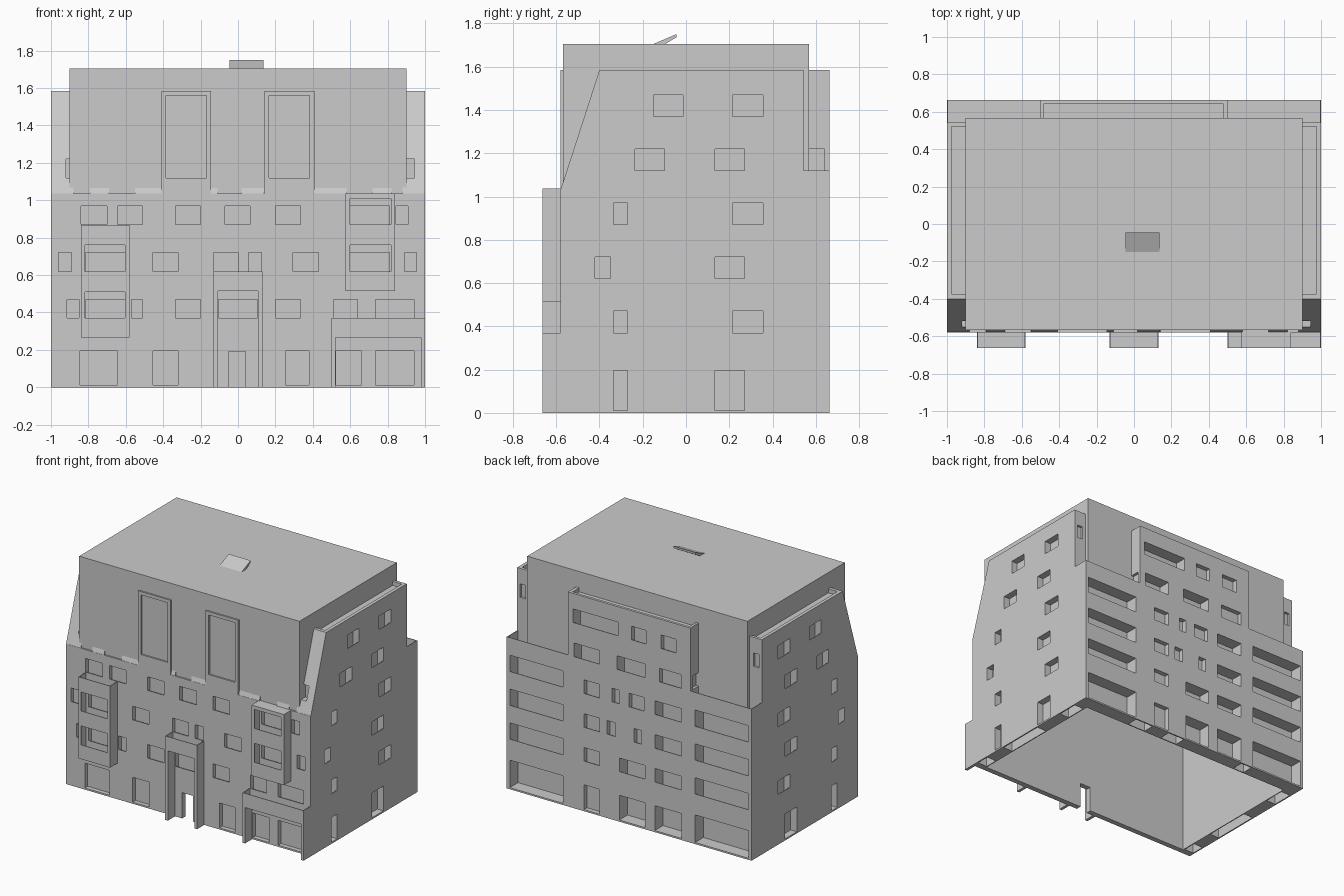
import bpy
import bmesh

old = bpy.data.objects.get("Cube")
if old:
    bpy.data.objects.remove(old, do_unlink=True)

# One plain plaster colour
plaster = bpy.data.materials.new("light_grey_plaster")
plaster.use_nodes = True
GREY = (0.6, 0.6, 0.6, 1)
plaster.diffuse_color = GREY
plaster.node_tree.nodes["Principled BSDF"].inputs["Base Color"].default_value = GREY


def finish(bm, name):
    bmesh.ops.recalc_face_normals(bm, faces=bm.faces)
    mesh = bpy.data.meshes.new(name)
    bm.to_mesh(mesh)
    bm.free()
    mesh.materials.append(plaster)
    obj = bpy.data.objects.new(name, mesh)
    bpy.context.collection.objects.link(obj)
    return obj


def add_box(bm, box):
    x0, x1, y0, y1, z0, z1 = box
    cube = bmesh.ops.create_cube(bm, size=1)["verts"]
    bmesh.ops.scale(bm, vec=(x1 - x0, y1 - y0, z1 - z0), verts=cube)
    bmesh.ops.translate(bm, vec=((x0 + x1) / 2, (y0 + y1) / 2, (z0 + z1) / 2), verts=cube)


def boxes(name, *parts):
    bm = bmesh.new()
    for part in parts:
        add_box(bm, part)
    return finish(bm, name)


def prism(name, profile, x0, x1):
    """Extrude a (y, z) profile along x."""
    bm = bmesh.new()
    face = bm.faces.new([bm.verts.new((x0, y, z)) for y, z in profile])
    new = bmesh.ops.extrude_face_region(bm, geom=[face])["geom"]
    verts = [g for g in new if isinstance(g, bmesh.types.BMVert)]
    bmesh.ops.translate(bm, vec=(x1 - x0, 0, 0), verts=verts)
    return finish(bm, name)


def cut(obj, *groups):
    """Subtract each group of boxes in turn and bake the result."""
    cutters = []
    for group in groups:
        cutter = boxes("cutter", *group)
        cutter.hide_render = True
        mod = obj.modifiers.new("cut", "BOOLEAN")
        mod.operation = "DIFFERENCE"
        mod.solver = "EXACT"
        mod.object = cutter
        cutters.append(cutter)
    bpy.context.view_layer.update()
    graph = bpy.context.evaluated_depsgraph_get()
    mesh = bpy.data.meshes.new_from_object(obj.evaluated_get(graph))
    obj.modifiers.clear()
    obj.data = mesh
    mesh.materials.clear()
    mesh.materials.append(plaster)
    for poly in mesh.polygons:
        poly.material_index = 0
    for cutter in cutters:
        bpy.data.objects.remove(cutter, do_unlink=True)


def flip(box):
    return (-box[1], -box[0], *box[2:])


FRONT, BACK, OUT, STOREY, SKIN, DROP = -0.58, 0.664, -0.664, 0.25, 0.005, 0.085


def heights(level):
    """Bottom and top of the windows on a storey."""
    return (0.012, 0.195) if level == 0 else (STOREY * level + 0.12, STOREY * level + 0.22)


def recesses(rows, depth, axis, plane, taller=0.0):
    """Hollows behind a thin parapet skin, and the slots that open them."""
    voids, slots = [], []
    sign = 1 if plane > 0 else -1
    for level, row in rows.items():
        low, top = heights(level)
        for a, b in row:
            def slab(outer, inner, bottom):
                span = sorted((plane + sign * outer, plane - sign * inner))
                sides = (*span, a, b) if axis == "x" else (a, b, *span)
                return (*sides, bottom, top + taller)
            if level:
                voids.append(slab(-SKIN, depth, low - DROP))
                slots.append(slab(0.05, SKIN * 2, low))
            else:
                slots.append(slab(0.05, depth, low))
    return voids, slots


def merge(*pairs):
    return [sum(lists, []) for lists in zip(*pairs)]


def side_recesses(rows):
    return merge(recesses(rows, 0.05, "x", 1), recesses(rows, 0.05, "x", -1))


# Window layouts per storey
wide, slim, middle = (0.215, 0.355), (-0.335, -0.27), (0.135, 0.27)
side_low = {0: [slim, middle], 1: [slim, wide], 2: [(-0.42, -0.35), middle], 3: [slim, wide]}
side_high = {4: [(-0.235, -0.1), middle], 5: [(-0.15, -0.015), wide]}
pair, bay_left, bay_right = [(-0.335, -0.2), (0.2, 0.335)], (0.6, 0.81), (-0.815, -0.6)
front_rows = {
    0: [(-0.845, -0.645), (-0.455, -0.32), (0.255, 0.38), (0.525, 0.66), (0.735, 0.94)],
    1: pair + [(-0.915, -0.85), bay_right, (-0.57, -0.51), (-0.105, 0.105), (0.51, 0.64), (0.735, 0.94)],
    2: [(-0.96, -0.89), bay_right, (-0.455, -0.32), (-0.13, 0), (0.055, 0.125), (0.295, 0.43),
        bay_left, (0.89, 0.955)],
    3: pair + [(-0.84, -0.7), (-0.645, -0.51), (-0.07, 0.065), bay_left, (0.845, 0.91)],
}
left_win, loggia, centre = (0.24, 0.37), (-0.43, -0.21), (-0.13, 0.08)
back_rows = {
    0: [left_win],
    1: [left_win],
    2: [left_win, (0.11, 0.18), (-0.1, -0.04)],
    3: [left_win, (0.08, 0.14), (-0.12, 0)],
}
back_loggias = {0: [loggia, centre], 1: [loggia, centre], 2: [loggia], 3: [loggia]}
corners = {level: [(0.54, 0.975), (-0.975, -0.54)] for level in range(4)}
bay_rows = {4: [(-0.43, -0.25)], 5: [(-0.14, -0.02), (-0.385, -0.26)]}
bay_loggias = {4: [(0.24, 0.45), (-0.13, 0.1)], 5: [(0.09, 0.46)]}

# Lower storeys: an inner room and wall gaps, all open below
body = boxes("lower_storeys", (-1, 1, FRONT, BACK, 0, 1.035))
room = [(-0.905, 0.905, -0.54, 0.56, -0.1, 1)]
gaps = [(a, b, 0.568, 0.654, -0.1, 0.26) for a, b in ((0.09, 0.23), (0.38, 0.53), (-0.53, -0.44))]
for a, b in ((-0.53, -0.43), (-0.25, 0.12), (0.37, 0.53)):
    gap = (0.912, 0.99, a, b, -0.1, 1)
    gaps += [gap, flip(gap)]
door = ([], [(-0.05, 0.04, -0.7, -0.5, -0.05, 0.19)])
cut(body, room, gaps, *merge(
    recesses(front_rows, 0.033, "y", FRONT), door, side_recesses(side_low),
    recesses(back_rows, 0.035, "y", BACK), recesses(back_loggias, 0.096, "y", BACK),
    recesses(corners, 0.096, "y", BACK, 0.02)))

# Set-back top storeys
boxes("upper_storeys", (-0.9, 0.9, -0.568, 0.568, 1.03, 1.705))

# Sloped side blocks with a shallow rim on top
gable = [(FRONT, 1.03), (-0.4, 1.585), (0.542, 1.585), (0.542, 1.03)]
for label, sign, notch in (("left", 1, 0.945), ("right", -1, 0.92)):
    block = prism(label + "_side_block", gable, sign * 0.88, sign)
    extra = [(0.89, 0.975, -0.375, 0.52, 1.555, 1.7), (0.9, notch, -0.7, -0.5, *heights(4)),
             (0.93, 0.975, 0.525, 0.6, *heights(5))]
    # Thin terrace parapet at the back corner
    walls = [(0.5, 1, BACK - SKIN, BACK, 1.035, 1.12), (1 - SKIN, 1, 0.542, BACK - SKIN, 1.035, 1.12)]
    if sign < 0:
        extra, walls = [flip(b) for b in extra], [flip(b) for b in walls]
    voids, slots = side_recesses(side_high)
    cut(block, voids, slots + extra)
    boxes(label + "_terrace_parapet", *walls)

# Rear bay rising past the terraces
bay = boxes("rear_bay", (-0.5, 0.5, 0.55, BACK, 1.03, 1.585))
cheek = (0.48, 0.55, 0.568, 0.64, *heights(4))
rim = ([], [(-0.48, 0.475, 0.56, 0.645, 1.555, 1.7), cheek, flip(cheek)])
cut(bay, *merge(rim, recesses(bay_rows, 0.035, "y", BACK), recesses(bay_loggias, 0.09, "y", BACK)))

# Tall framed dormer panels
for label, x in (("left", 0.275), ("right", -0.277)):
    dormer = boxes(label + "_dormer", (x - 0.133, x + 0.133, FRONT, -0.55, 1.03, 1.585))
    cut(dormer, [(x - 0.108, x + 0.108, -0.6, -0.567, 1.12, 1.56)])

# Sloped eaves pieces between the dormers
eaves = [(FRONT, 1.03), (-0.56, 1.09), (-0.56, 1.03)]
for a, b in ((-0.79, -0.69), (-0.55, -0.41), (-0.145, -0.11), (0.02, 0.14), (0.41, 0.58), (0.72, 0.82)):
    prism("eaves_piece", eaves, a, b)


def front_bay(name, x0, x1, z0, z1, levels, rooms=()):
    """Thin-walled projecting bay with an open loggia on each level."""
    obj = boxes(name, (x0, x1, OUT, FRONT, z0, z1))
    rooms, slots = list(rooms), []
    for level in levels:
        low, top = heights(level)
        rooms.append((x0 + SKIN, x1 - SKIN, OUT + SKIN, -0.5, low - DROP, top + 0.04))
        slots.append((x0 + 0.023, x1 - 0.023, -0.7, OUT + SKIN * 2, low, top + 0.04))
    cut(obj, rooms, slots)


front_bay("right_front_bay", -0.84, -0.58, 0.265, 0.867, (1, 2),
          [(-0.84 + SKIN, -0.58 - SKIN, OUT + SKIN, -0.5, 0.785, 1)])
front_bay("left_front_bay", 0.575, 0.84, 0.515, 1.037, (2, 3))

# Entrance porch and corner porch: side fins under a thin-walled balcony
for name, x0, x1, z0, z1 in (("entrance_porch", -0.13, 0.13, 0.515, 0.62),
                             ("corner_porch", 0.5, 1, 0.265, 0.37)):
    balcony = boxes(name + "_balcony", (x0, x1, OUT, FRONT, z0, z1))
    cut(balcony, [(x0 + SKIN, x1 - SKIN, OUT + SKIN, -0.5, z0 + 0.02, 1)])
    boxes(name + "_fins", (x0, x0 + 0.022, OUT, FRONT, 0, z0), (x1 - 0.022, x1, OUT, FRONT, 0, z0))

# Roof hatch
prism("roof_hatch", [(-0.155, 1.703), (-0.045, 1.75), (-0.045, 1.735), (-0.1, 1.703)], -0.045, 0.135)
